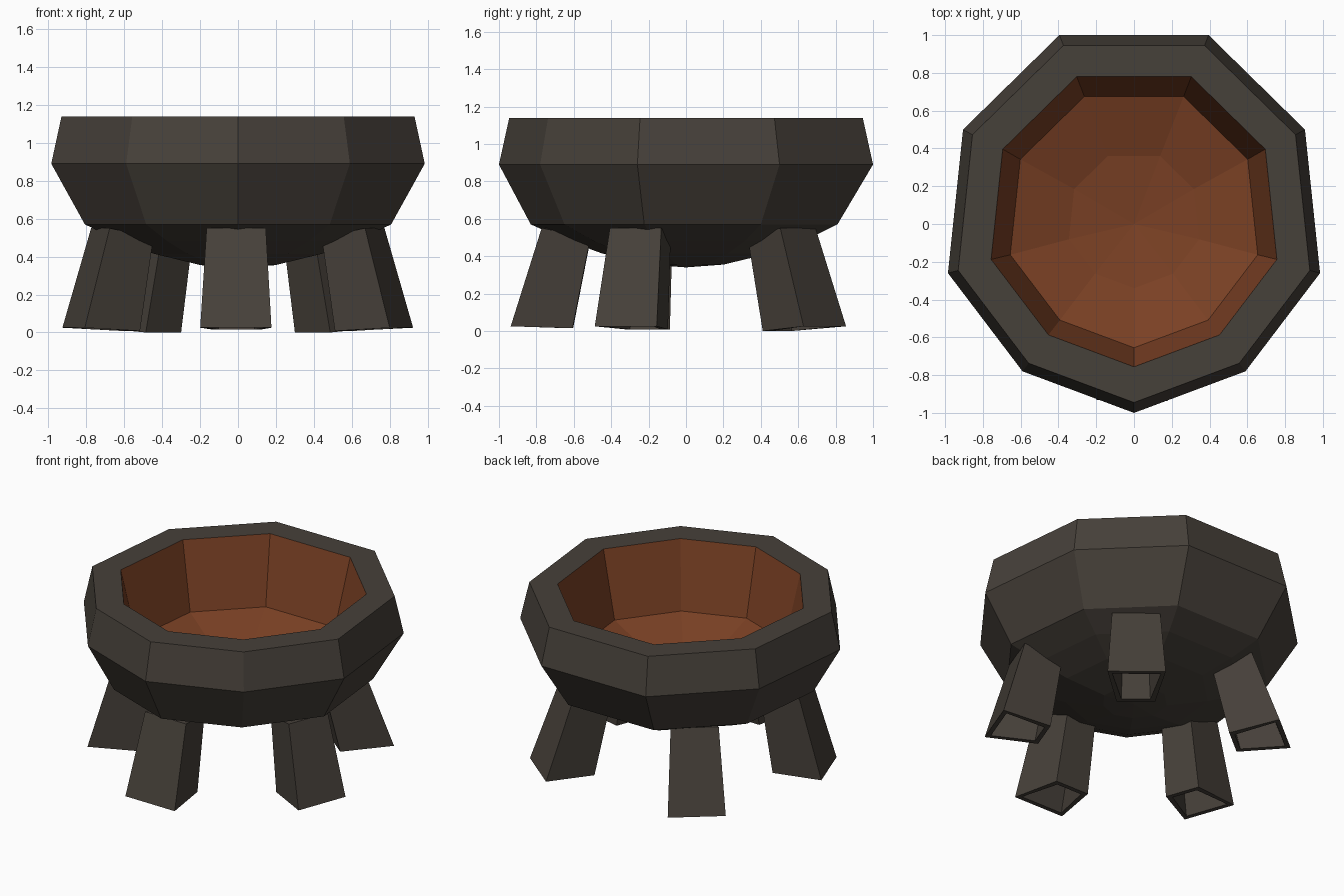
import bpy, bmesh, math
from mathutils import Vector

if "Cube" in bpy.data.objects:
    bpy.data.objects.remove(bpy.data.objects["Cube"])


def material(name, colour):
    m = bpy.data.materials.new(name)
    m.diffuse_color = (*colour, 1)
    m.use_nodes = True
    m.node_tree.nodes["Principled BSDF"].inputs["Base Color"].default_value = m.diffuse_color
    return m


STONE = material("dark stone", (0.062, 0.052, 0.042))
CLAY = material("burnt orange lining", (0.200, 0.053, 0.018))


def finish(bm, name, mats):
    bmesh.ops.recalc_face_normals(bm, faces=bm.faces)
    mesh = bpy.data.meshes.new(name)
    bm.to_mesh(mesh)
    bm.free()
    for m in mats:
        mesh.materials.append(m)
    ob = bpy.data.objects.new(name, mesh)
    bpy.context.collection.objects.link(ob)
    return ob


# Nine-sided outline, right half mirrored to the left
half = [(0.59, -0.78), (0.985, -0.26), (0.905, 0.50), (0.395, 1.0)]
outline = [(0, -1.0)] + half + [(-x, y) for x, y in reversed(half)]

# Bowl: (scale, height, y shift) rings from the underside, over the rim, to the floor
rings = [(0.20, 0.355, 0), (0.45, 0.415, 0), (0.64, 0.485, 0), (0.82, 0.57, -0.01),
         (1.0, 0.89, 0), (0.945, 1.14, 0), (0.768, 1.14, 0.012), (0.665, 0.69, 0.01),
         (0.35, 0.585, 0.01)]
RIM_INNER = 6   # lining starts at this ring

bm = bmesh.new()
loops = [[bm.verts.new((x * s, y * s + dy, z)) for x, y in outline] for s, z, dy in rings]
n = len(outline)
for k in range(len(loops) - 1):
    a, b = loops[k], loops[k + 1]
    for i in range(n):
        j = (i + 1) % n
        f = bm.faces.new((a[i], a[j], b[j], b[i]))
        f.material_index = 1 if k >= RIM_INNER else 0
# shallow points closing the underside and the floor
for loop, z, mat in ((loops[0], 0.34, 0), (loops[-1], 0.54, 1)):
    tip = bm.verts.new((0, 0, z))
    for i in range(n):
        f = bm.faces.new((loop[i], loop[(i + 1) % n], tip))
        f.material_index = mat
finish(bm, "bowl", [STONE, CLAY])


# Legs: splayed hollow tubes, wider on the outside
def quad(r_in, r_out, w_in, w_out, z_in, z_out, inset):
    return [(r_out - inset, -w_out + inset, z_out), (r_out - inset, w_out - inset, z_out),
            (r_in + inset, w_in - inset, z_in), (r_in + inset, -w_in + inset, z_in)]


def leg(name, degrees, dr, w, z_in):
    bm = bmesh.new()
    c, s = math.cos(math.radians(degrees)), math.sin(math.radians(degrees))
    bottom = (0.605 + dr, 0.935 + dr, 0.125 * w, 0.188 * w, z_in, 0.025)
    top = (0.51, 0.77, 0.11 * w, 0.156 * w, 0.50, 0.55)
    # outer bottom, outer top, inner top, inner bottom
    sections = [quad(*bottom, 0), quad(*top, 0), quad(*top, 0.03), quad(*bottom, 0.03)]
    loops = [[bm.verts.new(Vector((r * c - t * s, r * s + t * c, z))) for r, t, z in sec]
             for sec in sections]
    for k in range(4):
        a, b = loops[k], loops[(k + 1) % 4]
        for i in range(4):
            j = (i + 1) % 4
            bm.faces.new((a[i], a[j], b[j], b[i]))
    finish(bm, name, [STONE])


# name, direction, radius change, width factor, inner foot height
leg("front_leg", -90.7, 0.0, 1.0, 0.015)
leg("right_leg", -20.5, -0.015, 0.94, 0.008)
leg("back_right_leg", 51, 0.02, 0.96, 0.0)
leg("back_left_leg", 129, 0.02, 0.96, 0.0)
leg("left_leg", 199.5, -0.015, 0.94, 0.008)
